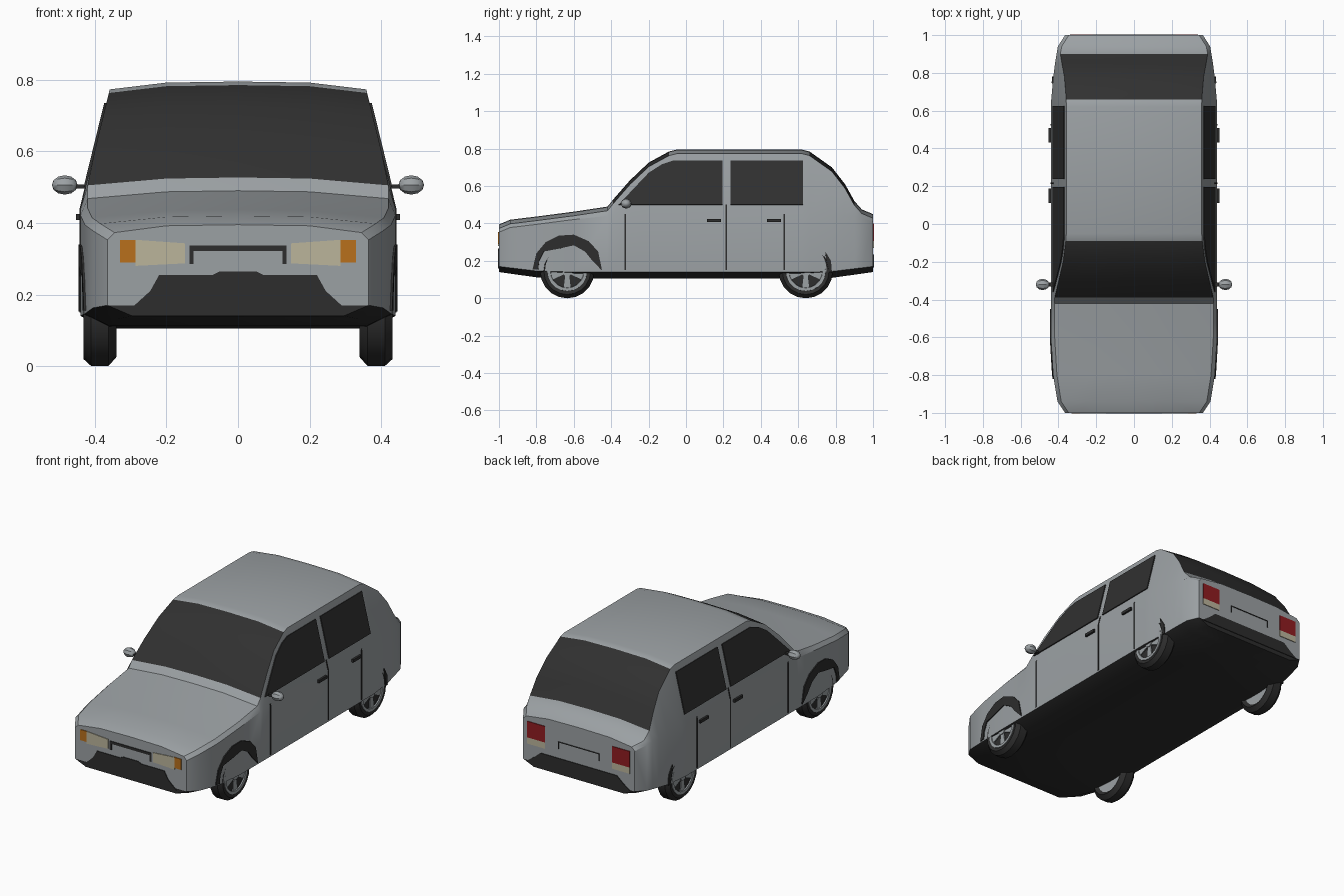
import bpy, bmesh, math
from mathutils import Vector

if "Cube" in bpy.data.objects:
    bpy.data.objects.remove(bpy.data.objects["Cube"])


def material(name, rgb):
    m = bpy.data.materials.new(name)
    m.use_nodes = True
    m.diffuse_color = (*rgb, 1)
    m.node_tree.nodes["Principled BSDF"].inputs["Base Color"].default_value = (*rgb, 1)
    return m


PAINT = material("grey paint", (.33, .355, .37))
BLACK = material("black trim", (.026, .026, .026))
GLASS = material("dark glass", (.03, .03, .03))
CREAM = material("cream lamp", (.5, .46, .33))
ORANGE = material("orange lamp", (.48, .16, .012))
RED = material("red lamp", (.28, .012, .015))


def build(name, verts, faces, mats, slots=None, thick=0, smooth=False):
    """Mesh on the +x side, mirrored to the other side."""
    bm = bmesh.new()
    vs = [bm.verts.new(v) for v in verts]
    for i, f in enumerate(faces):
        face = bm.faces.new([vs[k] for k in f])
        face.material_index = slots[i] if slots else 0
    bmesh.ops.remove_doubles(bm, verts=bm.verts, dist=1e-5)
    bmesh.ops.recalc_face_normals(bm, faces=bm.faces)
    me = bpy.data.meshes.new(name)
    bm.to_mesh(me)
    bm.free()
    for m in mats:
        me.materials.append(m)
    ob = bpy.data.objects.new(name, me)
    bpy.context.collection.objects.link(ob)
    if thick:
        s = ob.modifiers.new("Thickness", "SOLIDIFY")
        s.thickness, s.offset = thick, 0
    mir = ob.modifiers.new("Mirror", "MIRROR")
    mir.use_clip = True
    if smooth:
        bpy.ops.object.select_all(action='DESELECT')
        ob.select_set(True)
        bpy.context.view_layer.objects.active = ob
        bpy.ops.object.shade_smooth_by_angle(angle=math.radians(32))
    return ob


# Body stations: y, half width, roof line height
STATIONS = [(-1, .365, .395), (-.94, .405, .42), (-.8, .428, .437), (-.6, .44, .463),
            (-.42, .44, .49), (-.39, .44, .527), (-.3, .44, .63), (-.2, .44, .725),
            (-.09, .44, .785), (-.05, .44, .795), (.62, .44, .795), (.66, .438, .785),
            (.78, .427, .7), (.85, .418, .61), (.9, .41, .52), (.94, .403, .475),
            (1, .365, .45)]
BELT, LEAN = .44, .245


def half_width(y):
    for (a, wa, _), (b, wb, _) in zip(STATIONS, STATIONS[1:]):
        if a <= y <= b:
            return wa + (wb - wa) * (y - a) / (b - a)
    return STATIONS[0][1]


def section(y, w, top):
    ramp = max(0, abs(y) - .75) / .25
    edge = top - .022
    lean = max(.02, LEAN * (edge - BELT))
    low = .105 + .035 * ramp
    return [(0, y, low), (w - .07, y, low), (w, y, .14 + .03 * ramp),
            (w, y, min(BELT, edge - .02)), (w - lean, y, edge),
            (.2, y, top - .003), (0, y, top)]


# Body shell: lofted sections, closed at both ends by strips to the centre line
verts, faces, slots = [], [], []
N = 7
for s in STATIONS:
    verts += section(*s)
for i in range(len(STATIONS) - 1):
    y = (STATIONS[i][0] + STATIONS[i + 1][0]) / 2
    screen = -.39 < y < -.09 or .66 < y < .9
    for j in range(N - 1):
        a = i * N + j
        faces.append((a, a + 1, a + N + 1, a + N))
        slots.append(1 if j < 2 else 2 if j >= 4 and screen else 0)
for base in (0, (len(STATIONS) - 1) * N):
    axis = len(verts)
    verts += [(0, verts[base + j][1], verts[base + j][2]) for j in range(1, N - 1)]
    for j in range(1, N - 2):
        faces.append((base + j, base + j + 1, axis + j, axis + j - 1))
        slots.append(1 if j == 1 else 0)
    faces.append((base + N - 2, base + N - 1, axis + N - 3))
    slots.append(0)
build("body", verts, faces, [PAINT, BLACK, GLASS], slots, smooth=True)


def side_plate(name, pts, mat, thick=.006, gap=.003):
    vs = [(half_width(y) - LEAN * max(0, z - BELT) + gap, y, z) for y, z in pts]
    return build(name, vs, [range(len(vs))], [mat], thick=thick)


def end_plate(name, pts, mat, end):
    return build(name, [(x, end * 1.001, z) for x, z in pts],
                 [range(len(pts))], [mat], thick=.006)


def rect(a, b, c, d):
    return [(a, c), (b, c), (b, d), (a, d)]


# Side windows, door seams and handles
side_plate("front_window", [(-.36, .5), (.195, .5), (.195, .735), (-.07, .735),
                            (-.13, .715), (-.2, .67), (-.29, .575)], GLASS)
side_plate("rear_window", rect(.237, .625, .5, .735), GLASS)
for k, (y, top) in enumerate([(-.325, .45), (.215, .5), (.525, .45)]):
    side_plate(f"door_seam_{k + 1}", [(y - .004, .15), (y + .004, .15),
               (y + .004, BELT), (y + .004, top), (y - .004, top), (y - .004, BELT)],
               BLACK, .003, .001)
for k, y in enumerate((.15, .47)):
    side_plate(f"door_handle_{k + 1}", rect(y - .038, y + .038, .408, .425), BLACK, .022, .001)

# Wheel arch trim: strips between an outer and an inner outline
outer = [(-.82, .155), (-.8, .24), (-.75, .3), (-.68, .335), (-.6, .34),
         (-.52, .305), (-.47, .25), (-.45, .155)]
inner = [(-.79, .155), (-.785, .2), (-.76, .25), (-.68, .265), (-.6, .283),
         (-.54, .25), (-.5, .2), (-.453, .152)]
vs = [(half_width(y) + .003, y, z) for y, z in outer + inner]
n = len(outer)
build("front_arch", vs, [(i, i + 1, n + i + 1, n + i) for i in range(n - 1)],
      [BLACK], thick=.006)
side_plate("rear_arch", [(.765, .14), (.78, .14), (.775, .2), (.745, .25), (.75, .2)], BLACK)

# Front lamps, grille and plate frame
end_plate("headlight", [(.148, .287), (.287, .28), (.287, .353), (.148, .343)], CREAM, -1)
end_plate("indicator", rect(.285, .33, .29, .353), ORANGE, -1)
end_plate("front_grille", [(0, .16), (.3, .16), (.245, .21), (.22, .255),
                           (.07, .255), (.05, .265), (0, .265)], BLACK, -1)
end_plate("front_plate_frame", [(0, .322), (.125, .322), (.125, .285), (.136, .285),
                                (.136, .337), (0, .337)], BLACK, -1)

# Rear lamps, bumper and plate frame
end_plate("tail_light", rect(.22, .335, .305, .4), RED, 1)
end_plate("reverse_light", rect(.22, .335, .268, .305), CREAM, 1)
end_plate("rear_bumper", [(0, .165), (.34, .165), (.29, .2), (.25, .235), (0, .235)], BLACK, 1)
end_plate("rear_plate_frame", [(0, .329), (.13, .329), (.13, .29), (.134, .29),
                               (.134, .333), (0, .333)], BLACK, 1)


def lathe(name, profile, mats, rule, y, z, segs=20):
    """Turn an (x, radius) profile about an axle along x."""
    vs, fs, sl = [], [], []
    n = len(profile)
    for i in range(segs):
        a = math.tau * i / segs
        vs += [(x, y + r * math.sin(a), z - r * math.cos(a)) for x, r in profile]
    for i in range(segs):
        for j in range(n - 1):
            a, b = i * n + j, (i + 1) % segs * n + j
            fs.append((a, a + 1, b + 1, b))
            sl.append(rule(j))
    return build(name, vs, fs, mats, sl, smooth=True)


# Wheels: tyre with light inner face, rim ring and five spokes
R = .145
tyre = [(.36, .002), (.355, .1), (.34, .12), (.362, R), (.41, R), (.432, .125),
        (.428, .105), (.415, .1), (.412, .002)]
for place, y in (("front", -.635), ("rear", .64)):
    lathe(place + "_wheel", tyre, [BLACK, PAINT], lambda j: int(j == 0), y, R)
    lathe(place + "_rim", [(.425, .088), (.432, .09), (.432, .106), (.425, .107)],
          [PAINT], lambda j: 0, y, R)
    vs, fs = [], []
    for k in range(5):
        a = math.tau * k / 5
        along = Vector((0, math.sin(a), -math.cos(a)))
        across = Vector((0, math.cos(a), math.sin(a)))
        hub = Vector((.424, y, R))
        fs.append(range(len(vs), len(vs) + 4))
        vs += [hub + along * r + across * s for r, s in
               ((.01, .012), (.095, .022), (.095, -.022), (.01, -.012))]
    build(place + "_spokes", vs, fs, [PAINT], thick=.006)
    build(place + "_hub", [(.429, y + .028 * math.sin(k * math.tau / 10),
                            R + .028 * math.cos(k * math.tau / 10)) for k in range(10)],
          [range(10)], [PAINT], thick=.006)

# Door mirrors: faceted pods on short stems
for side, sx in (("left", 1), ("right", -1)):
    bpy.ops.mesh.primitive_uv_sphere_add(segments=8, ring_count=6, radius=1,
                                         location=(sx * .484, -.32, .506),
                                         rotation=(0, math.pi / 2, 0))
    pod = bpy.context.object
    pod.name = side + "_mirror"
    pod.scale = (.027, .03, .036)
    pod.data.materials.append(PAINT)
    bpy.ops.object.shade_smooth_by_angle(angle=math.radians(32))
    bpy.ops.mesh.primitive_cube_add(size=1, location=(sx * .436, -.32, .502))
    stem = bpy.context.object
    stem.name = side + "_mirror_stem"
    stem.scale = (.04, .02, .012)
    stem.data.materials.append(BLACK)
